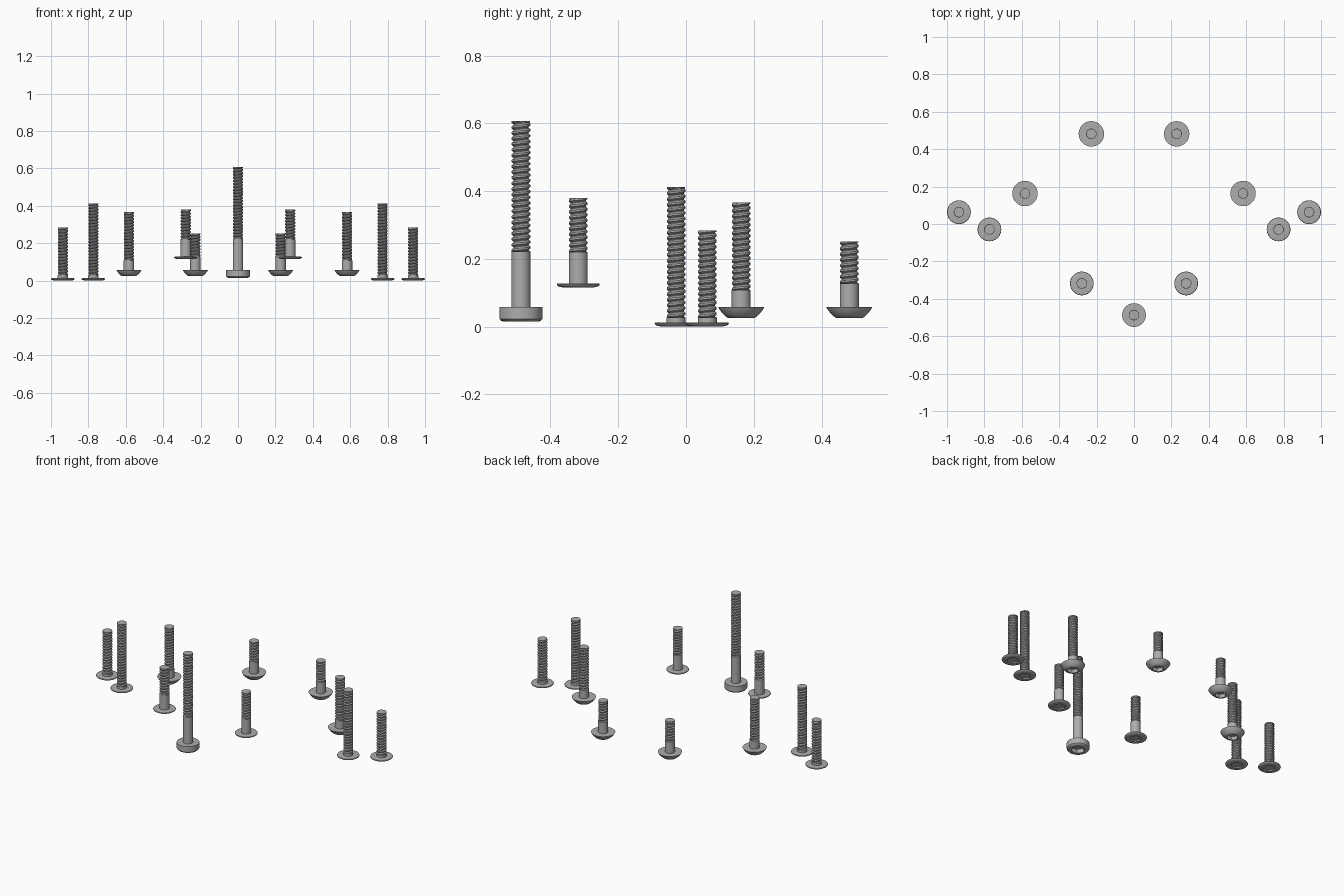
import bpy, bmesh, math

cube = bpy.data.objects.get("Cube")
if cube:
    bpy.data.objects.remove(cube, do_unlink=True)

steel = bpy.data.materials.new("grey_steel")
steel.use_nodes = True
steel.diffuse_color = (0.42, 0.42, 0.42, 1)
steel.node_tree.nodes["Principled BSDF"].inputs["Base Color"].default_value = (0.42, 0.42, 0.42, 1)

SEG = 36
SHANK, ROOT, CREST = 0.028, 0.0225, 0.0275
PITCH = 0.0165


def hex_radius(angle, apothem):
    sector = math.pi / 3
    return apothem / math.cos((angle % sector) - sector / 2)


def finish(bm, name, loc):
    bmesh.ops.remove_doubles(bm, verts=bm.verts, dist=1e-6)
    bmesh.ops.recalc_face_normals(bm, faces=bm.faces)
    mesh = bpy.data.meshes.new(name)
    bm.to_mesh(mesh)
    bm.free()
    mesh.materials.append(steel)
    obj = bpy.data.objects.new(name, mesh)
    obj.location = loc
    bpy.context.collection.objects.link(obj)
    bpy.ops.object.select_all(action='DESELECT')
    obj.select_set(True)
    bpy.context.view_layer.objects.active = obj
    bpy.ops.object.shade_smooth_by_angle(angle=math.radians(35))


def lathe(name, loc, socket, depth, outline):
    """Spin an outline, starting from a hexagonal socket underneath."""
    bm = bmesh.new()
    bottom = outline[0][1]
    profile = [(socket, bottom + depth, True), (socket, bottom, True)]
    profile += [(r, z, False) for r, z in outline]
    rings = []
    for r, z, is_hex in profile:
        ring = []
        for i in range(SEG):
            a = math.tau * i / SEG
            rad = hex_radius(a, r) if is_hex else r
            ring.append(bm.verts.new((rad * math.cos(a), rad * math.sin(a), z)))
        rings.append(ring)
    for low, high in zip(rings, rings[1:]):
        for i in range(SEG):
            j = (i + 1) % SEG
            bm.faces.new((low[i], low[j], high[j], high[i]))
    bm.faces.new(rings[0])
    bm.faces.new(rings[-1])
    finish(bm, name, loc)


def thread(name, loc, z0, z1):
    """Helical ridge trimmed flat at both ends, with a solid tip."""
    bm = bmesh.new()
    section = [(ROOT, 0), (CREST, 0.28), (CREST, 0.6), (ROOT, 0.88), (ROOT, 1)]
    steps = int(((z1 - z0) / PITCH + 1) * SEG)
    previous = None
    for i in range(steps + 1):
        a = math.tau * i / SEG
        base = z0 + PITCH * (i / SEG - 1)
        row = [bm.verts.new((r * math.cos(a), r * math.sin(a),
                             min(max(base + t * PITCH, z0), z1))) for r, t in section]
        if previous:
            for k in range(len(section) - 1):
                bm.faces.new((previous[k], row[k], row[k + 1], previous[k + 1]))
        previous = row
    bmesh.ops.dissolve_degenerate(bm, dist=1e-6, edges=bm.edges)
    finish(bm, name, loc)
    # Flat tip
    bm = bmesh.new()
    bmesh.ops.create_cone(bm, cap_ends=True, segments=SEG, radius1=CREST - 0.001,
                          radius2=CREST - 0.001, depth=0.004)
    finish(bm, name + "_tip", (loc[0], loc[1], z1 - 0.002))


# Head outlines: socket apothem, socket depth, (radius, height) from the underside up
HEADS = {
    "cap": (0.034, 0.025, [(0.052, 0), (0.058, 0.002), (0.0635, 0.008), (0.0635, 0.043)]),
    "flange": (0.03, 0.008, [(0.042, 0), (0.057, 0.003), (0.062, 0.006), (0.0635, 0.009),
                             (0.062, 0.012), (0.058, 0.013)]),
    "button": (0.028, 0.022, [(0.038, 0), (0.047, 0.006), (0.056, 0.015), (0.063, 0.024),
                              (0.068, 0.033)]),
}

# Name, head, x, y, head bottom, shank top, thread top
SCREWS = [
    ("front_screw", "cap", 0, -0.487, 0.015, 0.222, 0.607),
    ("inner_front_screw", "flange", 0.279, -0.318, 0.115, 0.22, 0.38),
    ("long_side_screw", "flange", 0.773, -0.029, 0, 0.027, 0.412),
    ("outer_side_screw", "flange", 0.936, 0.063, 0, 0.027, 0.284),
    ("rear_side_screw", "button", 0.583, 0.163, 0.025, 0.108, 0.366),
    ("back_screw", "button", 0.228, 0.482, 0.025, 0.128, 0.252),
]

for name, head, x, y, z_head, z_shank, z_top in SCREWS:
    socket, depth, outline = HEADS[head]
    sides = [("left_", 1), ("right_", -1)] if x else [("", 1)]
    for prefix, sign in sides:
        loc = (sign * x, y, 0)
        points = [(r, z + z_head) for r, z in outline]
        points += [(SHANK, points[-1][1]), (SHANK, z_shank)]
        lathe(prefix + name + "_head", loc, socket, depth, points)
        thread(prefix + name + "_thread", loc, z_shank, z_top)
